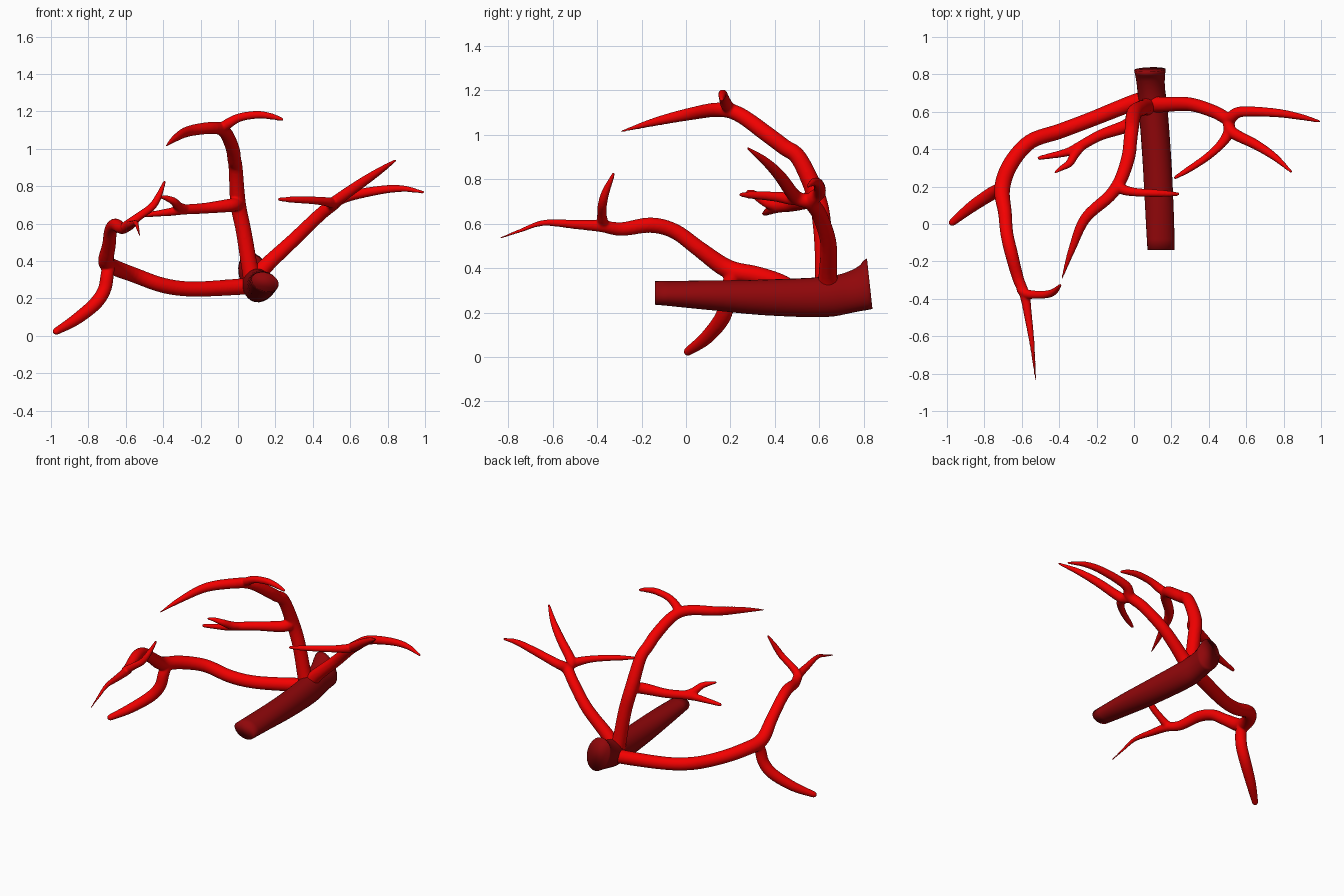
import bpy, bmesh
from math import sin, cos, pi, radians
from mathutils import Vector


def material(name, color):
    m = bpy.data.materials.new(name)
    m.diffuse_color = color
    return m


RED = material("bright_red", (0.9, 0.0, 0.0, 1))
DARK = material("dark_red", (0.28, 0.002, 0.003, 1))


def skin(name, rings, mat):
    """Bridge a list of point rings into a capped tube."""
    bm = bmesh.new()
    loops = [[bm.verts.new(p) for p in ring] for ring in rings]
    n = len(loops[0])
    for a, b in zip(loops, loops[1:]):
        for i in range(n):
            j = (i + 1) % n
            bm.faces.new((a[i], a[j], b[j], b[i]))
    bm.faces.new(loops[0])
    bm.faces.new(loops[-1])
    bmesh.ops.recalc_face_normals(bm, faces=bm.faces)
    me = bpy.data.meshes.new(name)
    bm.to_mesh(me)
    bm.free()
    ob = bpy.data.objects.new(name, me)
    bpy.context.collection.objects.link(ob)
    me.materials.append(mat)
    return ob


def smooth(pts, steps=5):
    """Catmull-Rom resampling of points of any size."""
    P = [Vector(p) for p in pts]
    P = [2 * P[0] - P[1]] + P + [2 * P[-1] - P[-2]]
    out = []
    for a, b, c, d in zip(P, P[1:], P[2:], P[3:]):
        for k in range(steps):
            t = k / steps
            out.append(0.5 * (2 * b + (c - a) * t + (2 * a - 5 * b + 4 * c - d) * t * t
                              + (3 * b - a - 3 * c + d) * t ** 3))
    return out + [P[-2]]


def tube(pts, sides=16):
    """Tapered vessel through (x, y, z, radius) points with a rounded tip."""
    S = smooth(pts)
    C = [s.to_3d() for s in S]
    R = [max(s[3], 0.005) for s in S]
    end = (C[-1] - C[-2]).normalized()
    r = R[-1]
    for f, q in ((0.5, 0.85), (0.85, 0.5), (1.0, 0.1)):
        C.append(C[len(S) - 1] + end * r * f)
        R.append(r * q)
    u = (C[1] - C[0]).orthogonal().normalized()
    rings = []
    for i, c in enumerate(C):
        t = (C[min(i + 1, len(C) - 1)] - C[max(i - 1, 0)]).normalized()
        u = (u - t * u.dot(t)).normalized()
        v = t.cross(u)
        rings.append([c + R[i] * (u * cos(2 * pi * k / sides) + v * sin(2 * pi * k / sides))
                      for k in range(sides)])
    return skin("tube", rings, RED)


def vessel(name, *paths):
    """Merge several tubes into one object with softly blended forks."""
    tubes = [tube(p) for p in paths]
    bpy.ops.object.select_all(action='DESELECT')
    for t in tubes:
        t.select_set(True)
    ob = bpy.context.view_layer.objects.active = tubes[0]
    bpy.ops.object.join()
    ob.name = name
    remesh = ob.modifiers.new("merge", 'REMESH')
    remesh.mode = 'VOXEL'
    remesh.voxel_size = 0.006
    remesh.use_smooth_shade = True
    blend = ob.modifiers.new("blend", 'SMOOTH')
    blend.factor = 0.5
    blend.iterations = 8
    return ob


# Main vessel: oval sections (y, centre x, centre z, half width, half height, tilt in degrees)
sections = [(0.826, .085, .33, .08, .117, 18), (0.74, .09, .293, .073, .097, 15),
            (0.62, .102, .27, .077, .091, 5), (0.35, .122, .268, .077, .08, 0),
            (0.1, .135, .278, .077, .066, -10), (-0.14, .145, .288, .075, .05, -18)]
rings = []
for y, cx, cz, rx, rz, tilt in smooth(sections, 4):
    ca, sa = cos(radians(tilt)), sin(radians(tilt))
    ring = []
    for k in range(24):
        px, pz = rx * cos(2 * pi * k / 24), rz * sin(2 * pi * k / 24)
        x, z = px * ca - pz * sa, px * sa + pz * ca
        slant = -0.012 * (z / 0.11) if y > 0.8 else 0
        ring.append((cx + x, y + slant, cz + z))
    rings.append(ring)
trunk = skin("main_vessel", rings, DARK)
trunk.data.shade_smooth()

# Left branch with its two side twigs
vessel("left_branches",
       [(.08, .67, .27, .045), (0, .65, .262, .044), (-.24, .555, .25, .041),
        (-.4, .495, .27, .041), (-.555, .44, .325, .041), (-.66, .32, .365, .043),
        (-.705, .19, .395, .043), (-.69, .06, .485, .037), (-.68, -.05, .565, .035),
        (-.655, -.16, .593, .035), (-.62, -.29, .575, .031), (-.585, -.38, .588, .027),
        (-.565, -.5, .596, .021), (-.545, -.64, .603, .014), (-.535, -.74, .57, .009),
        (-.525, -.835, .535, .005)],
       [(-.69, .22, .385, .034), (-.70, .195, .32, .036), (-.715, .185, .245, .036),
        (-.765, .16, .17, .036), (-.87, .09, .085, .031), (-.972, .008, .024, .02)],
       [(-.615, -.345, .58, .022), (-.575, -.373, .605, .025), (-.52, -.378, .645, .022),
        (-.46, -.375, .69, .021), (-.425, -.36, .745, .018), (-.392, -.325, .825, .008)])

# Upper branch, its crossing twig and its forked side branch
vessel("upper_branches",
       [(.085, .63, .28, .055), (.062, .625, .37, .045), (.03, .615, .56, .042),
        (0, .59, .71, .042), (-.012, .51, .89, .038), (-.02, .44, .945, .037),
        (-.03, .36, 1.005, .037), (-.07, .24, 1.09, .035), (-.13, .15, 1.112, .033),
        (-.26, .03, 1.095, .029), (-.33, -.13, 1.06, .02), (-.385, -.29, 1.015, .005)],
       [(-.10, .22, 1.095, .026), (-.06, .185, 1.13, .028), (.01, .17, 1.168, .023),
        (.107, .165, 1.182, .021), (.18, .162, 1.173, .017), (.235, .16, 1.157, .01)],
       [(0, .57, .705, .034), (-.04, .525, .698, .036), (-.18, .475, .682, .029),
        (-.29, .415, .675, .027), (-.36, .383, .663, .022), (-.505, .353, .645, .012)],
       [(-.27, .425, .677, .022), (-.315, .375, .69, .025), (-.345, .325, .72, .021),
        (-.385, .30, .737, .015), (-.42, .277, .745, .008)])

# Right branch with its fork of three twigs
vessel("right_branches",
       [(.09, .64, .30, .05), (.15, .638, .375, .042), (.3, .64, .515, .037),
        (.43, .6, .64, .035), (.505, .565, .70, .034), (.57, .6, .74, .029),
        (.75, .595, .778, .024), (.88, .575, .787, .018), (.99, .549, .768, .008)],
       [(.485, .575, .69, .027), (.505, .545, .70, .032), (.525, .49, .722, .031),
        (.65, .425, .81, .027), (.75, .36, .877, .02), (.84, .28, .937, .008)],
       [(.51, .53, .705, .025), (.497, .47, .712, .028), (.45, .41, .72, .023),
        (.38, .35, .725, .02), (.29, .29, .728, .017), (.22, .248, .73, .01)])
